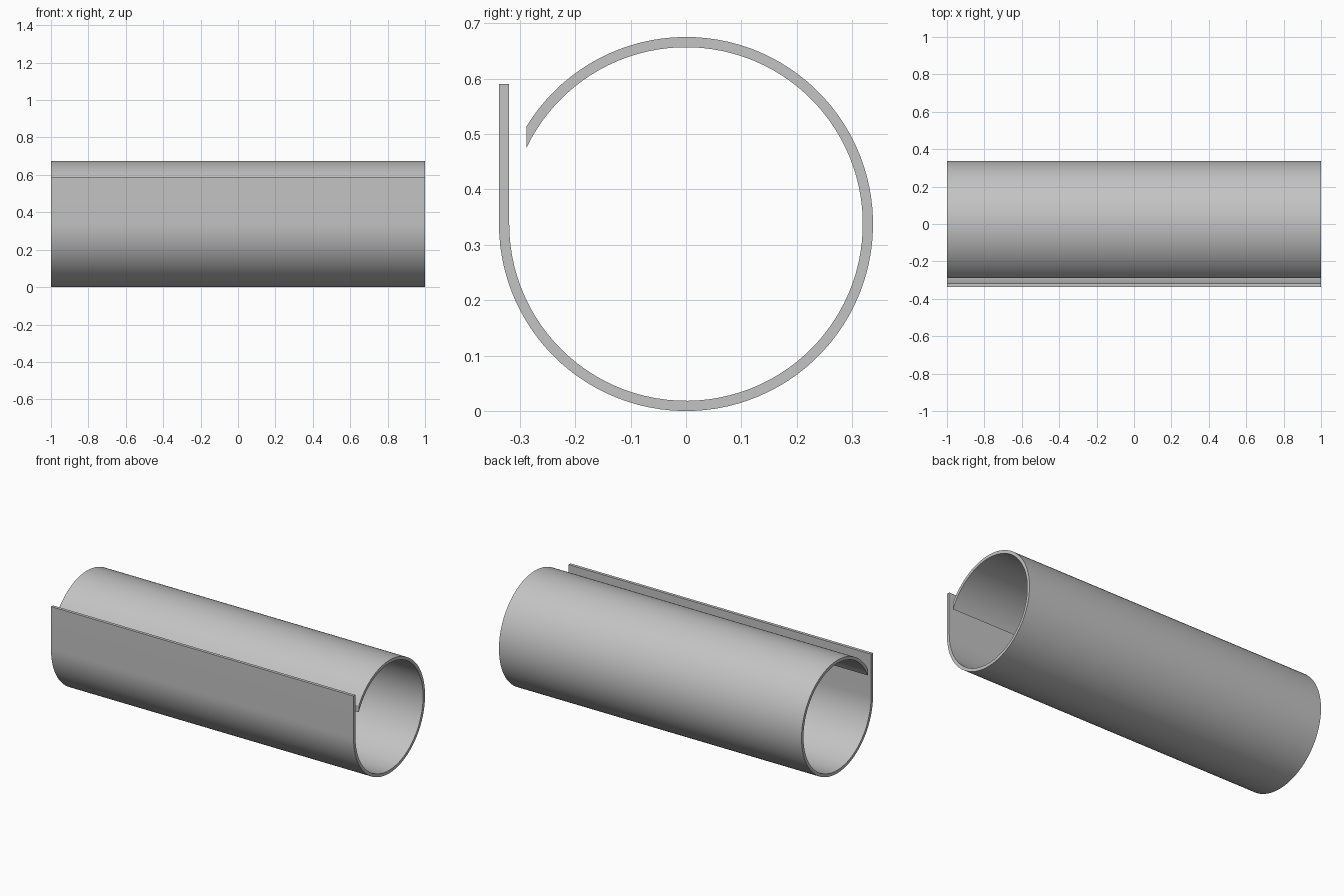
import bpy, bmesh, math

OUTER = 0.3375      # outside radius
INNER = 0.319       # inside radius
LIP_TOP = 0.59      # top edge of the straight front lip
CUT_Y = -0.288      # upright cut ending the rolled sheet
HALF_LENGTH = 1.0
STEPS = 96

cube = bpy.data.objects.get("Cube")
if cube:
    bpy.data.objects.remove(cube, do_unlink=True)

grey = bpy.data.materials.new("plain grey")
grey.use_nodes = True
colour = (0.55, 0.55, 0.55, 1)
grey.diffuse_color = colour
grey.node_tree.nodes["Principled BSDF"].inputs["Base Color"].default_value = colour


def wall_path(radius):
    """Arc from the upright cut, over the back and under, then up the lip."""
    start = math.acos(CUT_Y / radius)
    path = []
    for i in range(STEPS + 1):
        a = start + (-math.pi - start) * i / STEPS
        path.append((radius * math.cos(a), OUTER + radius * math.sin(a)))
    path.append((-radius, LIP_TOP))
    return path


# Cross-section strip, extruded along the length
bm = bmesh.new()
outer, inner = [
    [bm.verts.new((-HALF_LENGTH, y, z)) for y, z in wall_path(r)]
    for r in (OUTER, INNER)
]
for i in range(len(outer) - 1):
    bm.faces.new((outer[i], outer[i + 1], inner[i + 1], inner[i]))
sheet = bmesh.ops.extrude_face_region(bm, geom=bm.faces[:], use_keep_orig=True)
moved = [g for g in sheet["geom"] if isinstance(g, bmesh.types.BMVert)]
bmesh.ops.translate(bm, verts=moved, vec=(2 * HALF_LENGTH, 0, 0))
bmesh.ops.recalc_face_normals(bm, faces=bm.faces[:])

mesh = bpy.data.meshes.new("rolled_sheet")
bm.to_mesh(mesh)
bm.free()
mesh.materials.append(grey)
tube = bpy.data.objects.new("rolled_sheet", mesh)
bpy.context.collection.objects.link(tube)

# Smooth walls with crisp rims
bpy.ops.object.select_all(action="DESELECT")
tube.select_set(True)
bpy.context.view_layer.objects.active = tube
bpy.ops.object.shade_smooth_by_angle(angle=math.radians(30))
